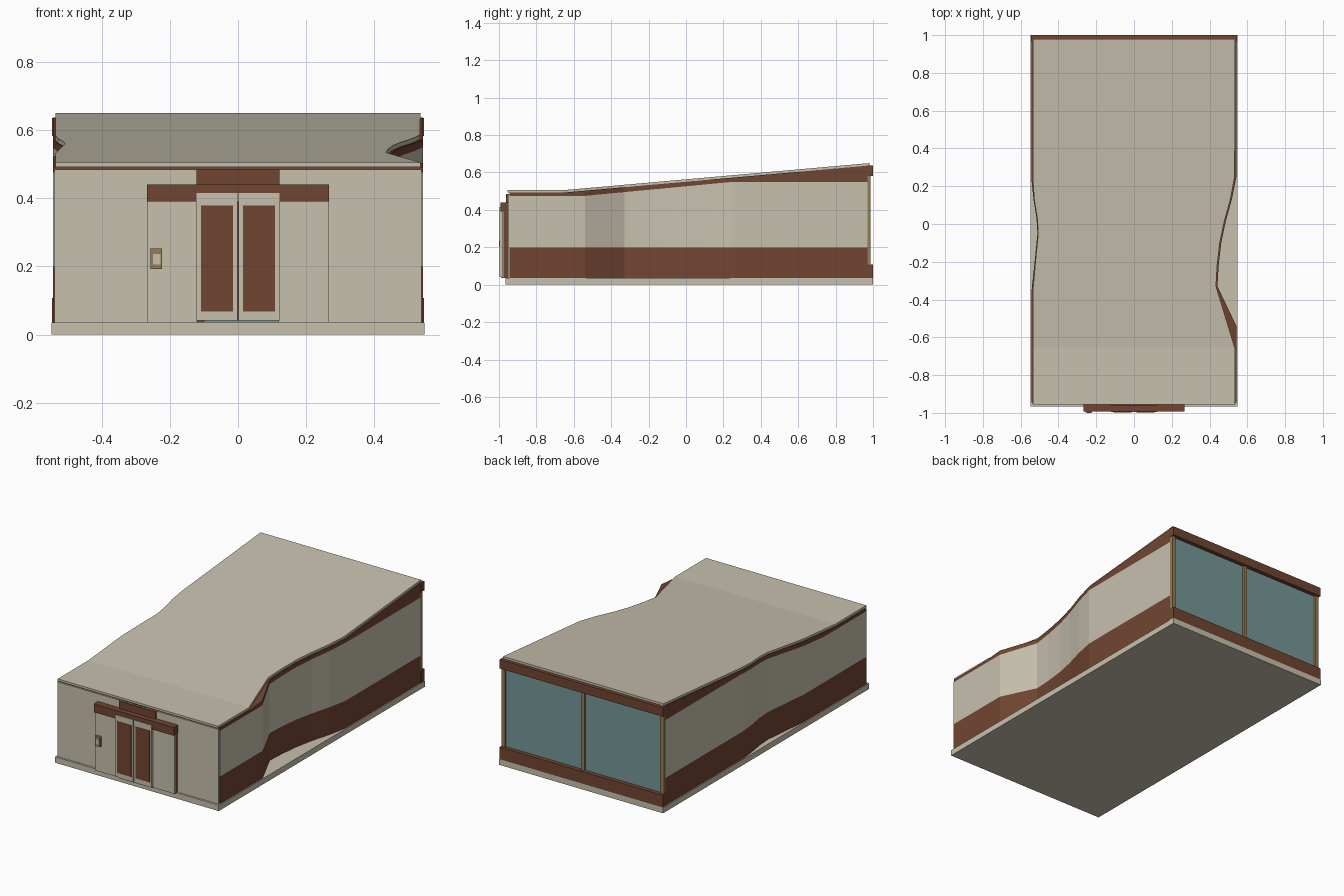
import bpy
import bmesh

if "Cube" in bpy.data.objects:
    bpy.data.objects.remove(bpy.data.objects["Cube"], do_unlink=True)


def material(name, rgb):
    m = bpy.data.materials.new(name)
    m.use_nodes = True
    m.diffuse_color = (*rgb, 1)
    m.node_tree.nodes["Principled BSDF"].inputs["Base Color"].default_value = (*rgb, 1)
    return m


cream = material("cream", (0.57, 0.53, 0.42))
brown = material("brown", (0.165, 0.06, 0.032))
glass_blue = material("glass blue", (0.18, 0.31, 0.32))
tan = material("tan", (0.30, 0.20, 0.09))


def finish(name, bm, mat):
    bmesh.ops.recalc_face_normals(bm, faces=bm.faces[:])
    mesh = bpy.data.meshes.new(name)
    bm.to_mesh(mesh)
    bm.free()
    mesh.materials.append(mat)
    obj = bpy.data.objects.new(name, mesh)
    bpy.context.collection.objects.link(obj)
    return obj


def box(name, x, y, z, mat):
    """Box between the (low, high) limits on each axis."""
    bm = bmesh.new()
    bmesh.ops.create_cube(bm, size=1)
    for v in bm.verts:
        v.co = [r[0] if c < 0 else r[1] for c, r in zip(v.co, (x, y, z))]
    return finish(name, bm, mat)


def prism(name, outline, low, high, mat):
    """Plan outline raised between two heights that vary along y."""
    bm = bmesh.new()
    bm.faces.new([bm.verts.new((x, y, 0)) for x, y in outline])
    for y in BREAKS:
        bmesh.ops.bisect_plane(bm, geom=bm.verts[:] + bm.edges[:] + bm.faces[:],
                               plane_co=(0, y, 0), plane_no=(0, 1, 0))
    out = bmesh.ops.extrude_face_region(bm, geom=bm.faces[:], use_keep_orig=True)
    top = {g for g in out["geom"] if isinstance(g, bmesh.types.BMVert)}
    for v in bm.verts:
        v.co.z = high(v.co.y) if v in top else low(v.co.y)
    return finish(name, bm, mat)


# Height rules along the building
BREAKS = (-0.66, -0.54, 0.25)
FLOOR, DADO = 0.035, 0.20


def roof_top(y):
    return 0.505 + 0.145 * max(0, (y + 0.66) / 1.64)


def roof_under(y):
    return roof_top(y) - 0.013


def fascia_low(y):
    return 0.475 + 0.075 * min(1, max(0, (y + 0.54) / 0.79))


# Plan outlines: deep wave on the left wall, shallow one on the right
wave = [(0.442, -0.33), (0.448, -0.22), (0.462, -0.1), (0.485, 0.01), (0.518, 0.13)]
shallow = [(-0.532, 0.13), (-0.516, 0.03), (-0.511, -0.05), (-0.522, -0.16)]
wall_plan = ([(-0.542, -0.945), (0.542, -0.945), (0.542, -0.54)] + wave +
             [(0.542, 0.25), (0.542, 0.97), (-0.542, 0.97), (-0.542, 0.23)] +
             shallow + [(-0.542, -0.35)])
roof_plan = ([(-0.535, -0.955), (0.535, -0.955), (0.535, -0.66)] +
             [(x - 0.008, y) for x, y in wave] +
             [(0.533, 0.25), (0.535, 0.98), (-0.535, 0.98), (-0.535, 0.23)] +
             [(x + 0.004, y) for x, y in shallow] + [(-0.535, -0.35)])

# Main shell
box("base_slab", (-0.547, 0.547), (-0.965, 1.0), (0, FLOOR), cream)
prism("lower_wall_band", wall_plan, lambda y: FLOOR, lambda y: DADO, brown)
prism("upper_wall", wall_plan, lambda y: DADO, fascia_low, cream)
prism("fascia", wall_plan, fascia_low, roof_under, brown)
prism("roof", roof_plan, roof_under, roof_top, cream)
box("front_wall", (-0.538, 0.538), (-0.953, -0.94), (FLOOR, 0.485), cream)

# Back window wall
box("back_glass", (-0.53, 0.53), (0.965, 0.975), (0.10, 0.585), glass_blue)
box("back_lower_rail", (-0.545, 0.545), (0.965, 1.0), (FLOOR, 0.108), brown)
box("back_upper_rail", (-0.545, 0.545), (0.965, 1.0), (0.582, 0.636), brown)
for label, x in (("right", -0.53), ("middle", 0), ("left", 0.53)):
    box(f"{label}_mullion", (x - 0.012, x + 0.012), (0.965, 0.986), (0.10, 0.59), tan)

# Entrance surround and sign board
box("entrance_backing", (-0.265, 0.265), (-0.975, -0.945), (FLOOR, 0.40), brown)
box("sign_board", (-0.122, 0.122), (-0.962, -0.945), (0.43, 0.485), brown)
box("canopy", (-0.267, 0.267), (-0.993, -0.945), (0.39, 0.44), brown)
box("threshold", (-0.1, 0.12), (-0.99, -0.97), (FLOOR, 0.042), glass_blue)

# Mirrored side panels and door leaves
for label, s in (("left", 1), ("right", -1)):
    def span(a, b):
        return tuple(sorted((s * a, s * b)))
    box(f"{label}_entrance_panel", span(0.12, 0.265), (-0.983, -0.974), (FLOOR, 0.39), cream)
    box(f"{label}_door", span(0.002, 0.121), (-0.996, -0.97), (0.042, 0.415), cream)
    box(f"{label}_door_inset", span(0.014, 0.109), (-0.998, -0.994), (0.068, 0.379), brown)

# Entry keypad
box("keypad", (-0.256, -0.223), (-0.998, -0.98), (0.192, 0.252), tan)
box("keypad_screen", (-0.249, -0.227), (-1.0, -0.996), (0.205, 0.236), cream)
